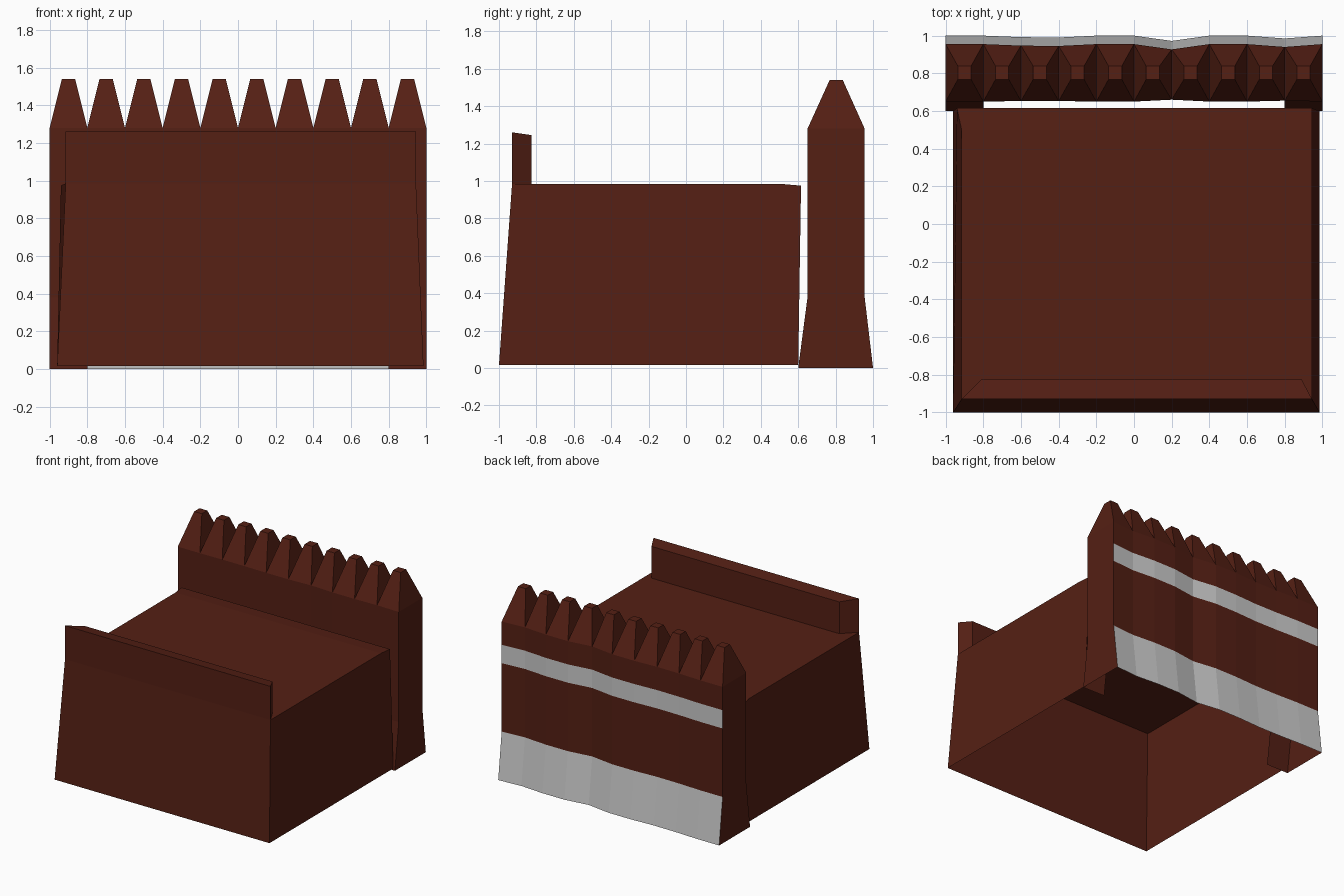
import bpy, bmesh

if "Cube" in bpy.data.objects:
    bpy.data.objects.remove(bpy.data.objects["Cube"])

brown = bpy.data.materials.new("dark_brown_wood")
brown.diffuse_color = (0.09, 0.014, 0.007, 1)
brown.use_nodes = True
brown.node_tree.nodes["Principled BSDF"].inputs["Base Color"].default_value = brown.diffuse_color


def build(name, faces, mat=None):
    """Make a flat-shaded object from a list of polygons, welding shared corners."""
    bm = bmesh.new()
    for f in faces:
        bm.faces.new([bm.verts.new(p) for p in f])
    bmesh.ops.remove_doubles(bm, verts=bm.verts, dist=0.0005)
    bmesh.ops.recalc_face_normals(bm, faces=bm.faces)
    mesh = bpy.data.meshes.new(name)
    bm.to_mesh(mesh)
    bm.free()
    if mat:
        mesh.materials.append(mat)
    obj = bpy.data.objects.new(name, mesh)
    bpy.context.collection.objects.link(obj)
    return obj


# Palisade wall: ten posts side by side, with slightly uneven front and back
xs = [-1 + 0.2 * i for i in range(11)]
back_dent = [0, 0, .008, .01, 0, 0, .028, 0, 0, .015, 0]
front_dent = [0, 0, .003, .003, 0, 0, .01, 0, 0, .005, 0]
FLARE, BAND_LOW, BAND_HIGH, EAVE, TIP = 0.38, 0.94, 1.09, 1.28, 1.54


def back(i, z):
    return (xs[i], (1.0 if z == 0 else 0.955) - back_dent[i], z)


def front(i, z):
    return (xs[i], (0.6 if z == 0 else 0.65) + front_dent[i], z)


def strip(side, i, z0, z1):
    return [side(i, z0), side(i + 1, z0), side(i + 1, z1), side(i, z1)]


wall, back_base, back_stripe = [], [], []
for i in range(10):
    back_base.append(strip(back, i, 0, FLARE))
    wall.append(strip(back, i, FLARE, BAND_LOW))
    back_stripe.append(strip(back, i, BAND_LOW, BAND_HIGH))
    wall.append(strip(back, i, BAND_HIGH, EAVE))
    # the front is full height only on the end posts
    if i in (0, 9):
        wall.append(strip(front, i, 0, FLARE))
        wall.append(strip(front, i, FLARE, BAND_LOW))
    wall.append(strip(front, i, BAND_LOW, EAVE))
    # blunt pointed tip
    cx, cy, h = xs[i] + 0.1, 0.803, 0.035
    ring = [front(i, EAVE), front(i + 1, EAVE), back(i + 1, EAVE), back(i, EAVE)]
    cap = [(cx + sx * h, cy + sy * h, TIP)
           for sx, sy in ((-1, -1), (1, -1), (1, 1), (-1, 1))]
    wall.append(cap)
    for k in range(4):
        n = (k + 1) % 4
        wall.append([ring[k], ring[n], cap[n], cap[k]])
# wall ends
for i in (0, 10):
    levels = [0, FLARE, BAND_LOW, BAND_HIGH, EAVE]
    for a, b in zip(levels, levels[1:]):
        wall.append([front(i, a), back(i, a), back(i, b), front(i, b)])

build("palisade_wall", wall, brown)
build("wall_back_base", back_base)
build("wall_back_stripe", back_stripe)

# Platform: hollow, open underneath and at the back
base = [(-.96, .6, .015), (-.96, -1, .015), (.985, -1, .015), (.985, .6, .015)]
deck = [(-.915, .5, .985), (-.915, -.93, .985), (.945, -.93, .985), (.945, .5, .985)]
lip = [(-.94, .615, .975), (.945, .615, .975)]
build("platform", [
    [base[1], base[2], deck[2], deck[1]],
    [base[0], base[1], deck[1], deck[0], lip[0]],
    [base[2], base[3], lip[1], deck[3], deck[2]],
    deck,
    [deck[0], deck[3], lip[1], lip[0]],
], brown)

# Parapet along the front edge, with angled ends
plan = [(-.915, -.93, 1.26), (.945, -.93, 1.26), (.89, -.825, 1.245), (-.81, -.825, 1.245)]
foot = [(x, y, .985) for x, y, z in plan]
parapet = [plan]
for k in range(4):
    n = (k + 1) % 4
    parapet.append([foot[k], foot[n], plan[n], plan[k]])
build("front_parapet", parapet, brown)
